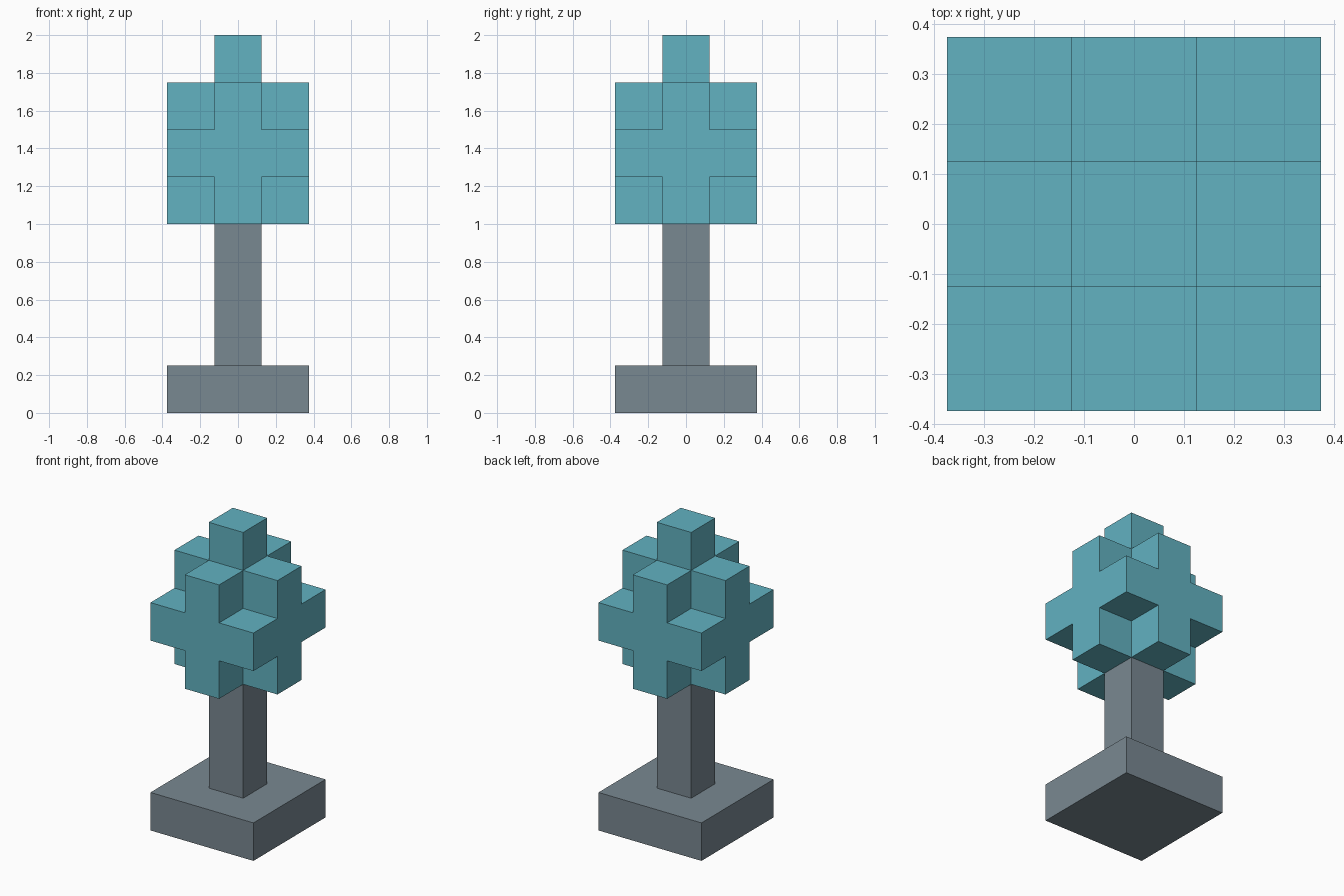
import bpy
import bmesh
from mathutils import Vector

if "Cube" in bpy.data.objects:
    bpy.data.objects.remove(bpy.data.objects["Cube"], do_unlink=True)

U = 0.25  # size of one block


def make_material(name, rgb):
    linear = [((c / 255 + 0.055) / 1.055) ** 2.4 for c in rgb] + [1.0]
    mat = bpy.data.materials.new(name)
    mat.use_nodes = True
    mat.diffuse_color = linear
    mat.node_tree.nodes["Principled BSDF"].inputs["Base Color"].default_value = linear
    return mat


def add_object(name, bm, mat):
    mesh = bpy.data.meshes.new(name)
    bm.to_mesh(mesh)
    bm.free()
    mesh.materials.append(mat)
    obj = bpy.data.objects.new(name, mesh)
    bpy.context.collection.objects.link(obj)
    return obj


def add_box(name, width, z0, z1, mat):
    bm = bmesh.new()
    bmesh.ops.create_cube(bm, size=1)
    bmesh.ops.scale(bm, vec=(width, width, z1 - z0), verts=bm.verts)
    bmesh.ops.translate(bm, vec=(0, 0, (z0 + z1) / 2), verts=bm.verts)
    return add_object(name, bm, mat)


def add_blocks(name, cells, z0, mat):
    """Outer skin of a set of unit blocks, with coplanar faces merged."""
    bm = bmesh.new()
    for cell in cells:
        centre = Vector(cell)
        for axis in range(3):
            for sign in (-1, 1):
                n = Vector((0, 0, 0))
                n[axis] = sign
                if tuple(int(c) for c in centre + n) in cells:
                    continue
                a = Vector((0, 0, 0))
                a[(axis + 1) % 3] = 1
                b = n.cross(a)
                corners = [centre + (n + p * a + q * b) / 2
                           for p, q in ((-1, -1), (1, -1), (1, 1), (-1, 1))]
                bm.faces.new([bm.verts.new(c * U + Vector((0, 0, z0 + U / 2)))
                              for c in corners])
    bmesh.ops.remove_doubles(bm, verts=bm.verts, dist=0.001)
    bmesh.ops.dissolve_limit(bm, angle_limit=0.01, verts=bm.verts, edges=bm.edges)
    return add_object(name, bm, mat)


teal = make_material("teal", (98, 178, 193))
slate = make_material("slate grey", (121, 136, 145))

# Square base and post
add_box("base", 3 * U, 0, U, slate)
add_box("trunk", U, U, 4 * U, slate)

# Crown: cross, full square, cross, single block, from bottom to top
reach = (1, 2, 1, 0)
crown = {(x, y, z) for z, r in enumerate(reach)
         for x in (-1, 0, 1) for y in (-1, 0, 1) if abs(x) + abs(y) <= r}
add_blocks("crown", crown, 4 * U, teal)
